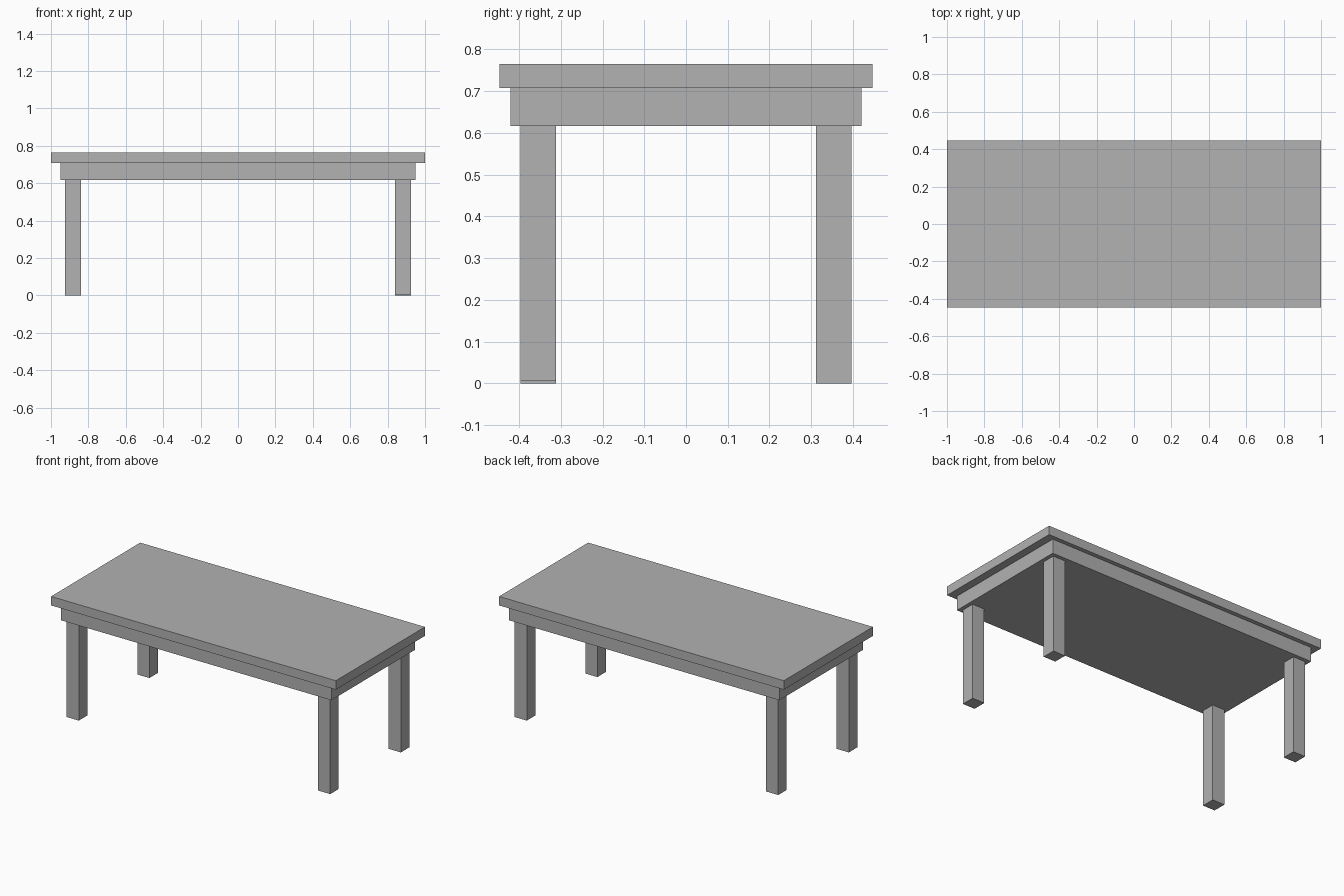
import bpy

cube = bpy.data.objects.get("Cube")
if cube:
    bpy.data.objects.remove(cube, do_unlink=True)

GREY = (0.445, 0.445, 0.445, 1.0)
mat = bpy.data.materials.new("plain_grey")
mat.use_nodes = True
mat.diffuse_color = GREY
bsdf = next(n for n in mat.node_tree.nodes if n.type == 'BSDF_PRINCIPLED')
bsdf.inputs["Base Color"].default_value = GREY

TOP, TOP_BASE, APRON_BASE = 0.765, 0.708, 0.617
LEG_X, LEG_Y, LEG_SIZE = 0.883, 0.354, 0.085


def box(name, x, y, size_x, size_y, bottom, top):
    """Box centred on x, y between two heights."""
    bpy.ops.mesh.primitive_cube_add(size=1, location=(x, y, (bottom + top) / 2))
    obj = bpy.context.object
    obj.name = name
    obj.scale = (size_x, size_y, top - bottom)
    bpy.ops.object.transform_apply(location=False, rotation=False, scale=True)
    obj.data.materials.append(mat)
    return obj


# Table top and the solid apron beneath it
box("table_top", 0, 0, 2.0, 0.894, TOP_BASE, TOP)
box("apron", 0, 0, 1.9, 0.84, APRON_BASE, TOP_BASE)

# Four square legs; the front left one is a touch shorter
for end, sy in (("front", -1), ("back", 1)):
    for side, sx in (("right", -1), ("left", 1)):
        foot = 0.006 if (end, side) == ("front", "left") else 0.0
        box(f"{end}_{side}_leg", sx * LEG_X, sy * LEG_Y,
            LEG_SIZE, LEG_SIZE, foot, APRON_BASE)
